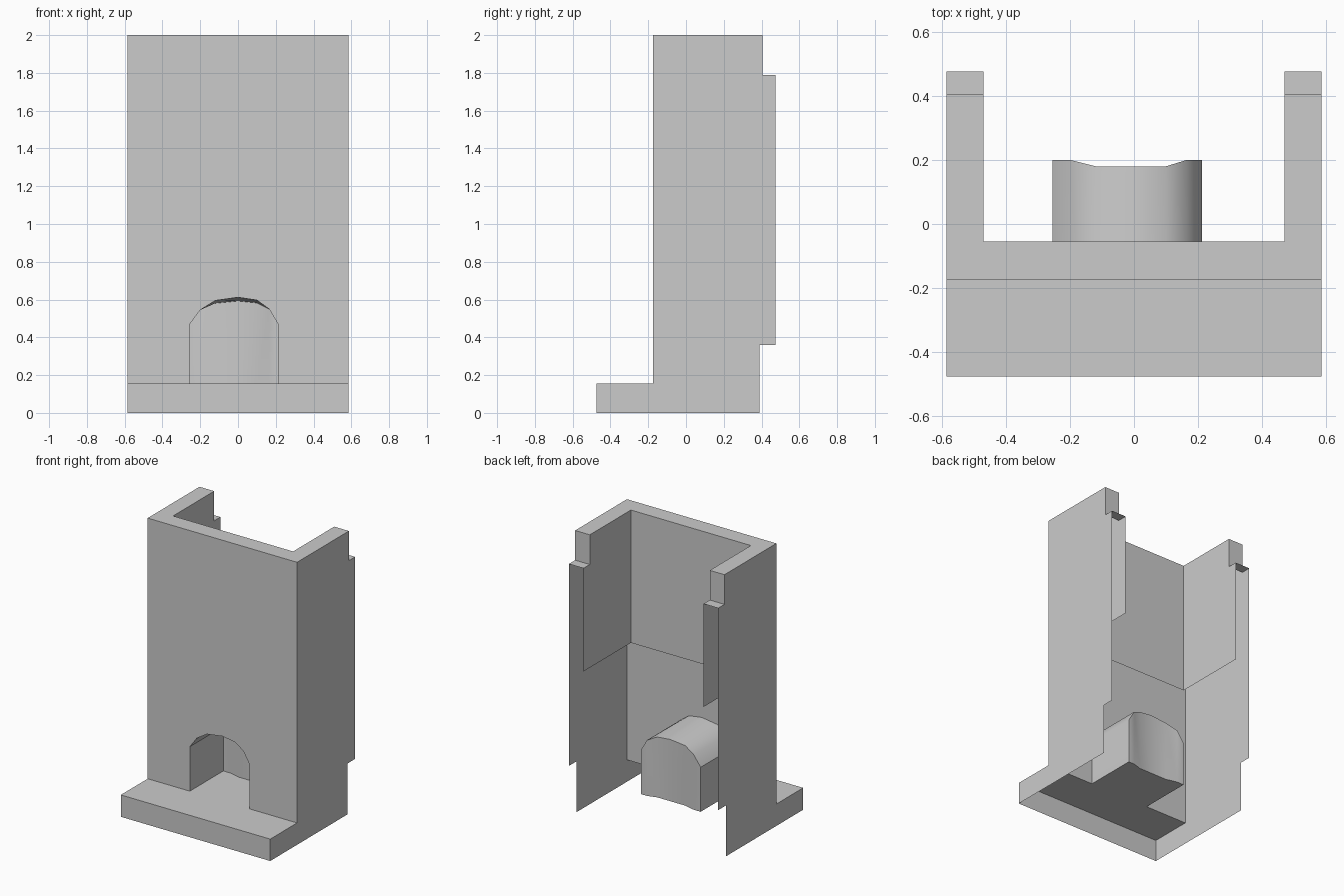
import bpy, bmesh

if "Cube" in bpy.data.objects:
    bpy.data.objects.remove(bpy.data.objects["Cube"])

# Main sizes
W, WI = 0.585, 0.47            # outer / inner half width
FRONT, INNER = -0.175, -0.055  # outer / inner face of the front wall
LIP, STEP = -0.475, 0.155      # front edge and height of the doorstep
TOP, LINING = 2.0, 1.06        # wall top, lower edge of the inner lining
TAB, NOTCH, TAB_Z = 0.475, 0.405, 1.79

# Doorway outline: x, front z, back z, back y
ARCH = [(-0.255, 0.47, 0.47, 0.20), (-0.20, 0.545, 0.545, 0.20),
        (-0.12, 0.595, 0.58, 0.18), (0.0, 0.612, 0.592, 0.18),
        (0.10, 0.597, 0.582, 0.18), (0.165, 0.55, 0.55, 0.20),
        (0.212, 0.47, 0.47, 0.20)]


def make_part(name, faces, flip=False):
    """Build an open surface from a list of polygons and weld shared corners."""
    bm = bmesh.new()
    for pts in faces:
        bm.faces.new([bm.verts.new(p) for p in pts])
    bmesh.ops.remove_doubles(bm, verts=bm.verts, dist=0.0005)
    bmesh.ops.recalc_face_normals(bm, faces=bm.faces)
    if flip:
        bmesh.ops.reverse_faces(bm, faces=bm.faces)
    mesh = bpy.data.meshes.new(name)
    bm.to_mesh(mesh)
    bm.free()
    obj = bpy.data.objects.new(name, mesh)
    bpy.context.collection.objects.link(obj)
    return obj


def side(x, profile):
    return [(x, y, z) for y, z in profile]


def flat(z, outline):
    return [(x, y, z) for x, y in outline]


xl, xr = ARCH[0][0], ARCH[-1][0]

# Wall shell: thin outer sheets, with a lining inside the upper half
outer = [(LIP, 0), (0.39, 0), (0.39, 0.36), (TAB, 0.36), (TAB, TAB_Z),
         (NOTCH, TAB_Z), (NOTCH, TOP), (FRONT, TOP), (FRONT, STEP), (LIP, STEP)]
lining = [(INNER, LINING), (TAB, LINING), (TAB, TAB_Z),
          (NOTCH, TAB_Z), (NOTCH, TOP), (INNER, TOP)]
shell = []
for s in (-1, 1):
    a, b = s * W, s * WI
    shell += [side(a, outer), side(b, lining)]
    # ledge above the tab and the end face of the wall
    shell.append(flat(TAB_Z, [(a, NOTCH), (b, NOTCH), (b, TAB), (a, TAB)]))
    shell.append([(a, NOTCH, TAB_Z), (b, NOTCH, TAB_Z),
                  (b, NOTCH, TOP), (a, NOTCH, TOP)])

# front wall with the arched opening
shell.append([(-W, FRONT, TOP), (-W, FRONT, STEP), (xl, FRONT, STEP)]
             + [(x, FRONT, z) for x, z, _, _ in ARCH]
             + [(xr, FRONT, STEP), (W, FRONT, STEP), (W, FRONT, TOP)])
# front lining, U-shaped rim, step front and step top
shell.append([(-WI, INNER, LINING), (WI, INNER, LINING),
              (WI, INNER, TOP), (-WI, INNER, TOP)])
shell.append(flat(TOP, [(-W, FRONT), (W, FRONT), (W, NOTCH), (WI, NOTCH),
                        (WI, INNER), (-WI, INNER), (-WI, NOTCH), (-W, NOTCH)]))
shell.append([(-W, LIP, 0), (W, LIP, 0), (W, LIP, STEP), (-W, LIP, STEP)])
shell.append(flat(STEP, [(-W, LIP), (W, LIP), (W, FRONT), (xr, FRONT),
                         (xl, FRONT), (-W, FRONT)]))
make_part("wall_shell", shell)

# Doorway recess: arched pocket with floor and back, seen from inside
front = [(xl, FRONT, STEP)] + [(x, FRONT, z) for x, z, _, _ in ARCH] + [(xr, FRONT, STEP)]
back = [(xl, 0.20, STEP)] + [(x, y, z) for x, _, z, y in ARCH] + [(xr, 0.20, STEP)]
recess = [[front[i], front[i + 1], back[i + 1], back[i]] for i in range(len(front) - 1)]
foot = [(x, y, STEP) for x, _, _, y in ARCH]
for i in range(len(ARCH) - 1):
    recess.append([foot[i], foot[i + 1], back[i + 2], back[i + 1]])
recess.append([front[0], front[-1]] + foot[::-1])
pocket = make_part("doorway_recess", recess, flip=True)

bpy.context.view_layer.objects.active = pocket
pocket.select_set(True)
bpy.ops.object.shade_smooth_by_angle(angle=0.6)
